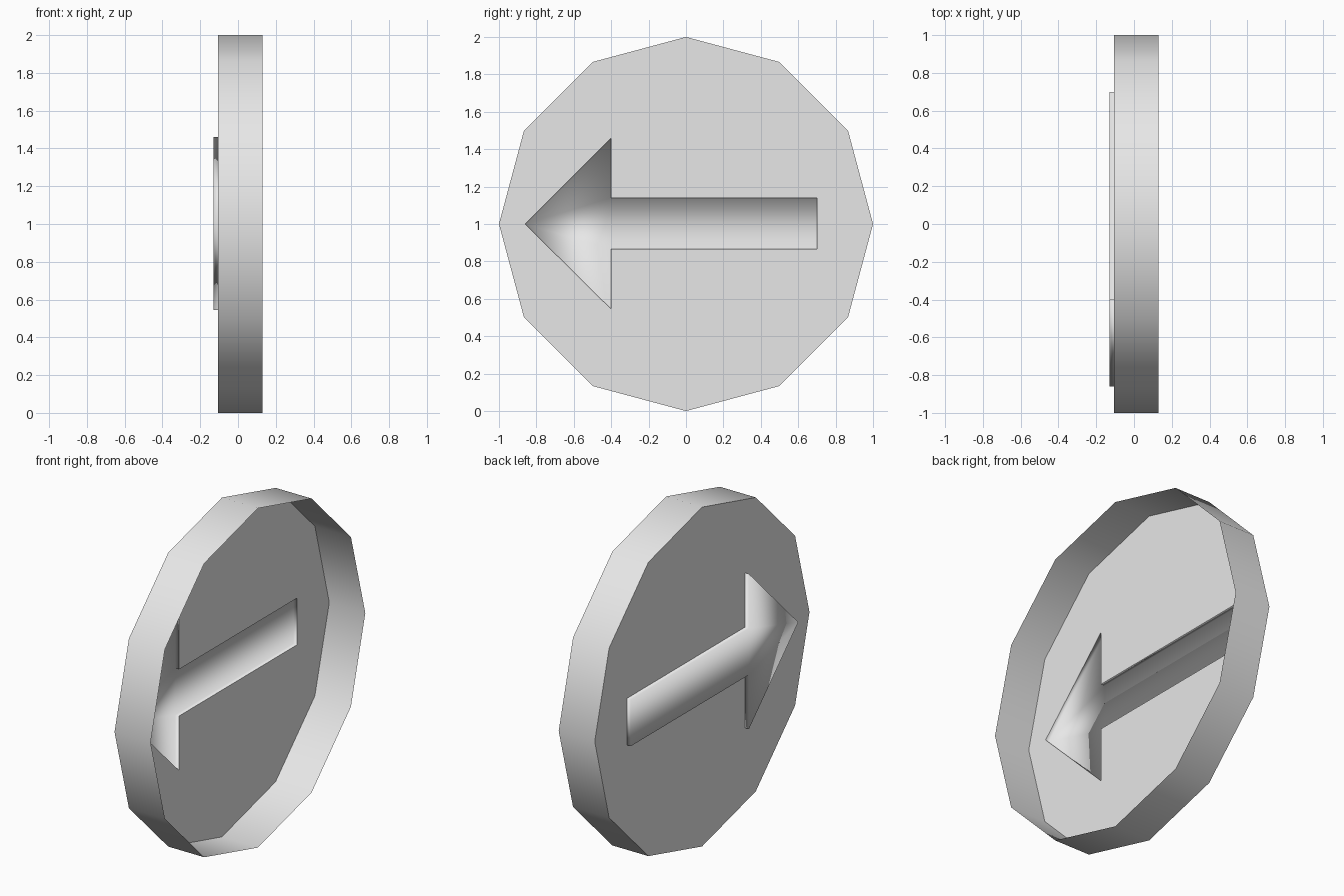
import bpy, bmesh
from math import sin, cos, pi

cube = bpy.data.objects.get("Cube")
if cube:
    bpy.data.objects.remove(cube, do_unlink=True)

# Single plain material
grey = bpy.data.materials.new("light_grey")
grey.use_nodes = True
grey.diffuse_color = (0.8, 0.8, 0.8, 1)
grey.node_tree.nodes["Principled BSDF"].inputs["Base Color"].default_value = (0.8, 0.8, 0.8, 1)

OPEN_X, PLATE_X, ARROW_X = 0.13, -0.105, -0.13
SIDES = 12
# Profiles as (y, z), counter-clockwise seen from +x
circle = [(cos(2 * pi * i / SIDES), 1 + sin(2 * pi * i / SIDES)) for i in range(SIDES)]
arrow = [(-0.86, 1.0), (-0.40, 0.545), (-0.40, 0.865), (0.70, 0.865),
         (0.70, 1.14), (-0.40, 1.14), (-0.40, 1.46)]


def build(name, loops, faces, smooth):
    """Make an object from point loops and faces of vertex indices."""
    bm = bmesh.new()
    verts = [bm.verts.new((x, y, z)) for x, loop in loops for y, z in loop]
    for f in faces:
        bm.faces.new([verts[i] for i in f]).smooth = smooth
    mesh = bpy.data.meshes.new(name)
    bm.to_mesh(mesh)
    bm.free()
    mesh.materials.append(grey)
    ob = bpy.data.objects.new(name, mesh)
    bpy.context.collection.objects.link(ob)


def wall(n):
    """Quads between a back loop and a front loop, facing outward."""
    return [(i, (i + 1) % n, n + (i + 1) % n, n + i) for i in range(n)]


# Open rim band
build("rim", [(PLATE_X, circle), (OPEN_X, circle)], wall(SIDES), True)

# Thin plate closing one side, with an arrow-shaped opening, split in two halves
a = SIDES
half = SIDES // 2
upper = list(range(half + 1)) + [a, a + 6, a + 5, a + 4]
lower = list(range(half, SIDES)) + [0, a + 4, a + 3, a + 2, a + 1, a]
build("back_plate", [(PLATE_X, circle), (PLATE_X, arrow)],
      [upper[::-1], lower[::-1]], False)

# Hollow arrow pressed outward from the plate
n = len(arrow)
build("arrow", [(ARROW_X, arrow), (PLATE_X, arrow)],
      wall(n) + [tuple(reversed(range(n)))], True)
